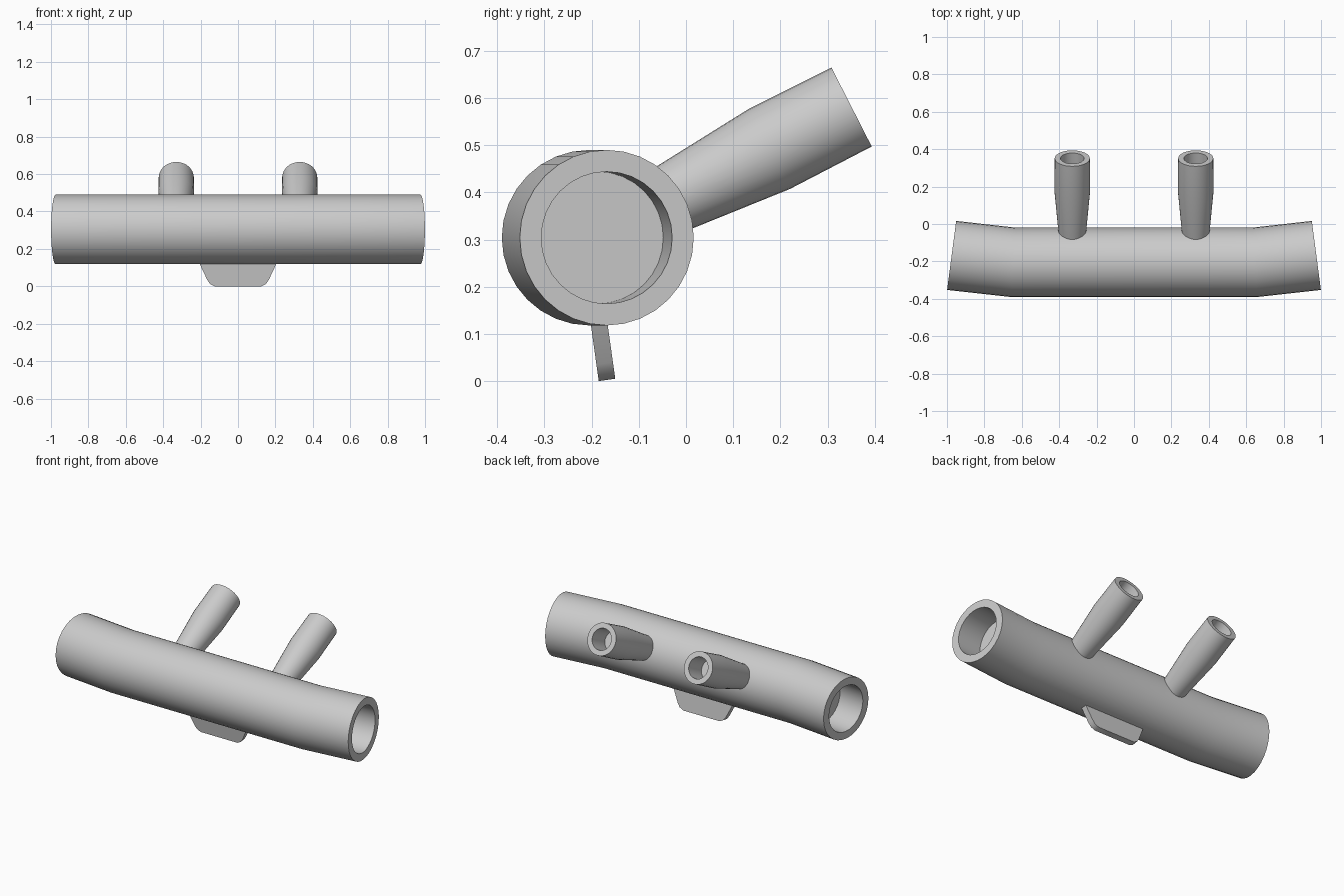
import bpy, bmesh
from math import sin, cos, tan, radians, pi
from mathutils import Vector

if "Cube" in bpy.data.objects:
    bpy.data.objects.remove(bpy.data.objects["Cube"])

SIDES = 32


def finish(name, bm):
    bmesh.ops.recalc_face_normals(bm, faces=bm.faces[:])
    me = bpy.data.meshes.new(name)
    bm.to_mesh(me)
    bm.free()
    ob = bpy.data.objects.new(name, me)
    bpy.context.collection.objects.link(ob)
    bpy.ops.object.select_all(action='DESELECT')
    bpy.context.view_layer.objects.active = ob
    ob.select_set(True)
    bpy.ops.object.shade_smooth_by_angle(angle=radians(30))
    return ob


def swept(name, rings, side):
    """Loft circular rings (centre, normal, radius), closing both ends."""
    bm = bmesh.new()
    u = Vector(side)
    loops = []
    for c, n, r in rings:
        v = Vector(n).normalized().cross(u)
        loops.append([bm.verts.new(Vector(c) + r * (cos(a) * u + sin(a) * v))
                      for a in (2 * pi * i / SIDES for i in range(SIDES))])
    for a, b in zip(loops, loops[1:]):
        for i in range(SIDES):
            j = (i + 1) % SIDES
            bm.faces.new((a[i], a[j], b[j], b[i]))
    bm.faces.new(loops[0])
    bm.faces.new(loops[-1])
    return finish(name, bm)


# Main bent pipe with a blind bore in each end
R, BORE, Z = 0.186, 0.140, 0.304
END_N = Vector((1, tan(radians(7.5)), 0)).normalized()
END = Vector((0.975, -0.168, Z))
BEND = Vector((0.645, -0.205, Z))
BEND_N = Vector((1, tan(radians(4)), 0))
axis = (END - BEND).normalized()
half = [(BEND, BEND_N, R), (END, END_N, R), (END, END_N, BORE),
        (END - axis * 0.17, END_N, BORE)]


def mirror(ring):
    c, n, r = ring
    return (Vector((-c.x, c.y, c.z)), Vector((n.x, -n.y, n.z)), r)


swept("main_pipe", [mirror(r) for r in reversed(half)] + half, (0, 0, 1))

# Two slanted branch tubes, widening from the pipe, with hollow ends
tip = Vector((0, 0.351, 0.581))
d = Vector((0, cos(radians(27)), sin(radians(27))))
for label, x in (("left", -0.33), ("right", 0.33)):
    p = tip + Vector((x, 0, 0))
    swept(label + "_branch_tube",
          [(p - d * 0.50, d, 0.070), (p - d * 0.42, d, 0.076),
           (p - d * 0.195, d, 0.0955), (p, d, 0.094),
           (p, d, 0.063), (p - d * 0.14, d, 0.063)], (1, 0, 0))

# Thin tilted foot plate below the pipe
bm = bmesh.new()
outline = [(0.235, 0.185), (0.205, 0.12), (0.165, 0.035), (0.15, 0.013), (0.125, 0.0)]
outline += [(-x, z) for x, z in reversed(outline)]
slope = 0.14
front = [bm.verts.new((x, -0.185 - slope * z, z)) for x, z in outline]
back = [bm.verts.new((x, -0.150 - slope * z, z + 0.005)) for x, z in outline]
bm.faces.new(front)
bm.faces.new(back)
for i in range(len(outline)):
    j = (i + 1) % len(outline)
    bm.faces.new((front[i], front[j], back[j], back[i]))
finish("foot_plate", bm)
